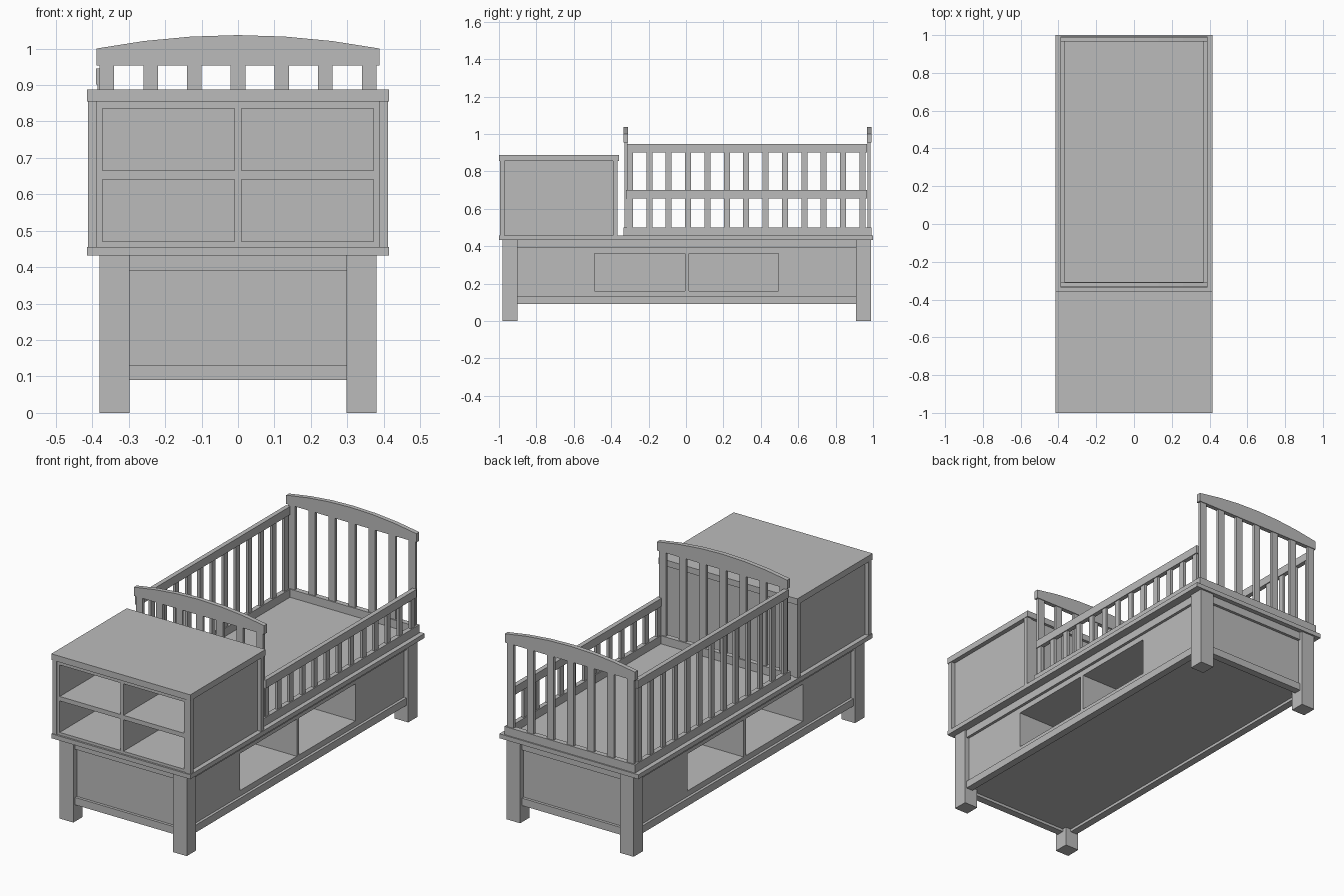
import bpy, bmesh

cube = bpy.data.objects.get("Cube")
if cube:
    bpy.data.objects.remove(cube, do_unlink=True)

GREY = (0.5, 0.5, 0.5, 1)
mat = bpy.data.materials.new("grey paint")
mat.use_nodes = True
mat.diffuse_color = GREY
mat.node_tree.nodes["Principled BSDF"].inputs["Base Color"].default_value = GREY


def finish(name, bm):
    bmesh.ops.recalc_face_normals(bm, faces=bm.faces)
    mesh = bpy.data.meshes.new(name)
    bm.to_mesh(mesh)
    bm.free()
    mesh.materials.append(mat)
    obj = bpy.data.objects.new(name, mesh)
    bpy.context.collection.objects.link(obj)
    return obj


def boards(name, *boxes):
    """One object made of boards, each given as x, y and z ranges."""
    bm = bmesh.new()
    for xs, ys, zs in boxes:
        verts = bmesh.ops.create_cube(bm, size=1)["verts"]
        for v in verts:
            v.co = [r[0] if c < 0 else r[1] for c, r in zip(v.co, (xs, ys, zs))]
    return finish(name, bm)


def side(s, a, b):
    """Range a to b on the side given by the sign s."""
    return (a, b) if s > 0 else (-b, -a)


LEG_Y = ((-0.98, -0.90), (0.91, 0.99))
SLAB = 0.456
CAB_TOP = 0.855

# Base: legs, rails and recessed panels
for s, word in ((1, "left"), (-1, "right")):
    for ys, end in zip(LEG_Y, ("front", "back")):
        boards(f"{end}_{word}_leg", (side(s, 0.298, 0.38), ys, (0, 0.432)))
    run = (-0.90, 0.91)
    boards(f"{word}_base_rails",
           (side(s, 0.33, 0.37), run, (0.09, 0.13)),
           (side(s, 0.33, 0.37), run, (0.39, 0.432)))
    # Side panel framing two open cubbies
    px = side(s, 0.34, 0.355)
    boards(f"{word}_base_panel",
           (px, (-0.90, -0.49), (0.13, 0.39)),
           (px, (0.495, 0.91), (0.13, 0.39)),
           (px, (-0.49, 0.495), (0.13, 0.16)),
           (px, (-0.49, 0.495), (0.36, 0.39)),
           (px, (-0.005, 0.015), (0.16, 0.36)))
    inner = side(s, 0.01, 0.34)
    boards(f"{word}_base_cubbies",
           (inner, (-0.505, 0.51), (0.145, 0.16)),
           (inner, (-0.505, 0.51), (0.36, 0.375)),
           *[(inner, ys, (0.16, 0.36))
             for ys in ((-0.505, -0.49), (-0.005, 0.015), (0.495, 0.51))])
boards("cubby_divider", ((-0.01, 0.01), (-0.505, 0.51), (0.145, 0.375)))
for end, s, shift in (("front", -1, 0), ("back", 1, 0.01)):
    span = (-0.298, 0.298)
    rail = side(s, 0.925 + shift, 0.965 + shift)
    boards(f"{end}_base_panel",
           (span, rail, (0.09, 0.13)),
           (span, rail, (0.39, 0.432)),
           (span, side(s, 0.935 + shift, 0.95 + shift), (0.13, 0.39)))
boards("base_bottom", ((-0.335, 0.335), (-0.93, 0.94), (0.105, 0.12)))
boards("bed_slab", ((-0.415, 0.415), (-1, 1), (0.432, SLAB)))

# Front cabinet: top, corner posts, walls and four cubbies
boards("cabinet_top", ((-0.415, 0.415), (-1, -0.357), (CAB_TOP, 0.888)))
wall = (SLAB, CAB_TOP)
boards("cabinet_posts",
       *[(side(s, 0.387, 0.412), ys, wall)
         for s in (1, -1) for ys in ((-0.995, -0.97), (-0.39, -0.365))])
boards("cabinet_walls",
       *[(side(s, 0.372, 0.39), (-0.99, -0.37), wall) for s in (1, -1)],
       ((-0.372, 0.372), (-0.39, -0.372), wall))
boards("cabinet_shelves",
       *[((-0.372, 0.372), (-0.99, -0.39), zs)
         for zs in ((SLAB, 0.471), (0.641, 0.665), (0.835, CAB_TOP))],
       ((-0.009, 0.009), (-0.99, -0.39), (0.471, 0.835)))


# Bed ends: arched top rail over flat slats
def arch_rail(name, y0, y1):
    bm = bmesh.new()
    half, n = 0.389, 6
    top = []
    for i in range(n + 1):
        t = 1 - 2 * i / n
        top.append((half * t, 1.037 - 0.037 * t * t))
    outline = [(-half, 0.953), (half, 0.953)] + top
    face = bm.faces.new([bm.verts.new((x, y0, z)) for x, z in outline])
    new = bmesh.ops.extrude_face_region(bm, geom=[face])["geom"]
    for v in new:
        if isinstance(v, bmesh.types.BMVert):
            v.co.y = y1
    return finish(name, bm)


for end, y0 in (("front", -0.333), ("back", 0.967)):
    arch_rail(f"{end}_arched_rail", y0, y0 + 0.024)
    boards(f"{end}_slats",
           *[((0.12 * i - 0.02, 0.12 * i + 0.02), (y0 + 0.004, y0 + 0.02), (0.49, 0.953))
             for i in range(-3, 4)])
    boards(f"{end}_bottom_rail", ((-0.39, 0.39), (y0 - 0.002, y0 + 0.026), (SLAB, 0.5)))

# Guard rails: low on the left, tall on the right
for word, s, top in (("left", 1, 0.70), ("right", -1, 0.946)):
    rail_x = side(s, 0.365, 0.39)
    boards(f"{word}_guard_rails",
           (rail_x, (-0.32, 0.967), (top - 0.044, top)),
           (rail_x, (-0.307, 0.967), (SLAB, 0.5)))
    boards(f"{word}_guard_slats",
           *[(side(s, 0.37, 0.385), (y - 0.016, y + 0.016), (0.5, top - 0.044))
             for y in (-0.30 + 0.1036 * i for i in range(13))])
